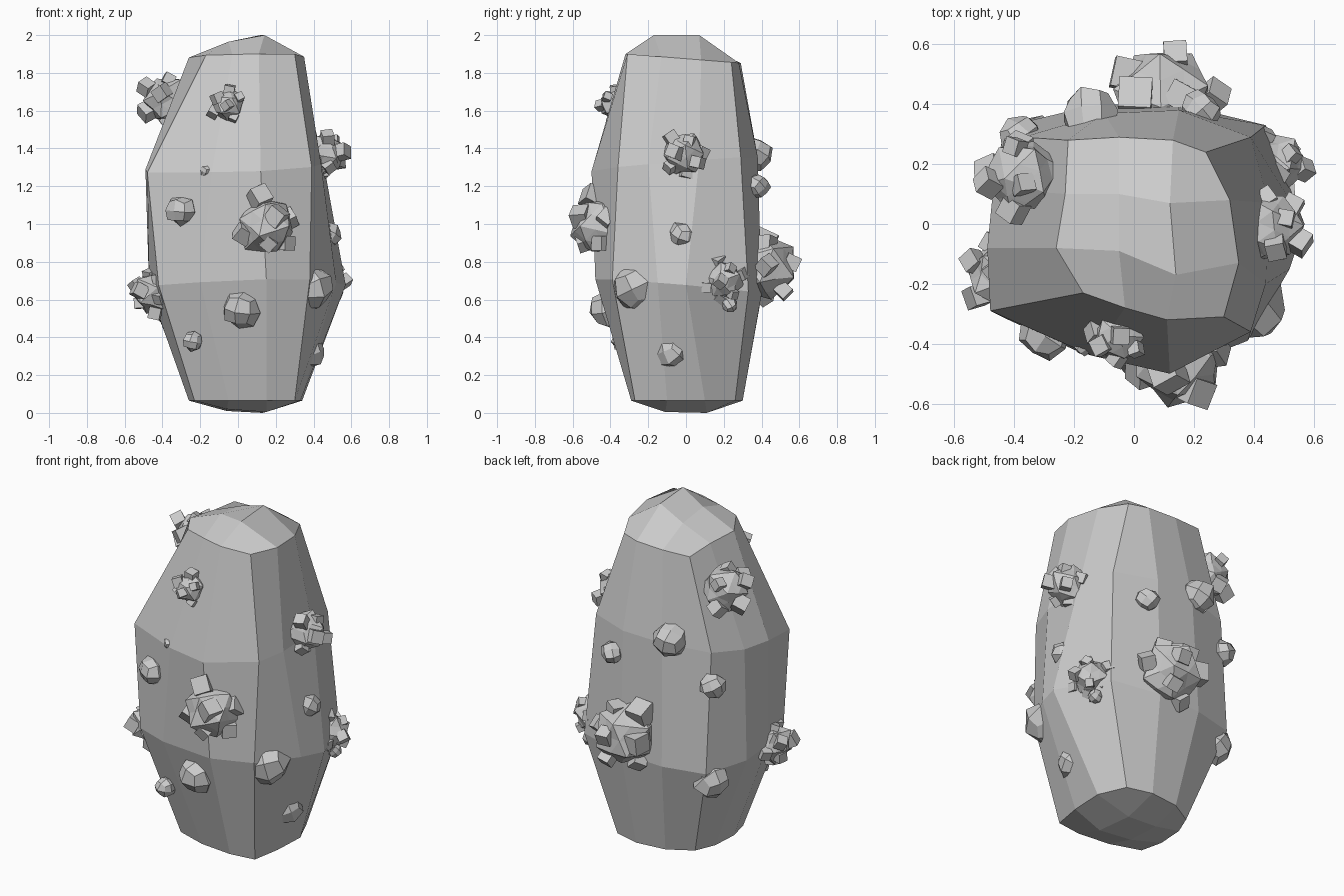
import bpy, bmesh, random
from mathutils import Vector, Matrix

if "Cube" in bpy.data.objects:
    bpy.data.objects.remove(bpy.data.objects["Cube"])

random.seed(4)


def finish(bm, name):
    bmesh.ops.recalc_face_normals(bm, faces=bm.faces)
    me = bpy.data.meshes.new(name)
    bm.to_mesh(me)
    bm.free()
    ob = bpy.data.objects.new(name, me)
    bpy.context.collection.objects.link(ob)
    return ob


# Pillar cross-sections: 12 (x, y) points from front-left, counter-clockwise
BOTTOM = [(-.23, -.21), (-.05, -.27), (.15, -.29), (.30, -.27), (.33, -.10), (.34, .10),
          (.27, .26), (.12, .30), (-.06, .28), (-.20, .20), (-.25, .08), (-.26, -.08)]
LOWER = [(-.42, -.32), (-.20, -.42), (.15, -.48), (.38, -.39), (.52, -.15), (.57, .00),
         (.44, .33), (.15, .40), (-.12, .40), (-.37, .34), (-.47, .10), (-.47, -.10)]
UPPER = [(-.48, -.29), (-.14, -.44), (.12, -.50), (.39, -.36), (.44, -.20), (.45, .07),
         (.39, .29), (.15, .38), (-.10, .37), (-.37, .29), (-.47, .12), (-.49, -.08)]
TOP = [(-.17, -.23), (-.03, -.28), (.11, -.32), (.30, -.31), (.35, -.13), (.32, .08),
       (.24, .24), (.13, .28), (-.05, .29), (-.22, .28), (-.23, .10), (-.26, -.08)]


def pillar():
    bm = bmesh.new()
    rings = []
    for pts, z, tx, ty in ((BOTTOM, .065, 0, 0), (LOWER, .66, .03, -.09),
                           (UPPER, 1.315, .04, .08), (TOP, 1.875, 0, -.08)):
        rings.append([bm.verts.new((x, y, z + tx * x + ty * y)) for x, y in pts])
    for a, b in zip(rings, rings[1:]):
        for i in range(12):
            j = (i + 1) % 12
            bm.faces.new((a[i], a[j], b[j], b[i]))
    # End caps: a 3 x 3 patch with four inner points
    ends = ((rings[0], [(-.06, -.10, .02), (.15, -.11, .005), (.13, .11, 0), (-.06, .11, .01)]),
            (rings[3], [(-.05, -.09, 1.965), (.14, -.17, 2), (.12, .07, 2), (-.05, .10, 1.94)]))
    for r, inner in ends:
        p, q, s, t = [bm.verts.new(c) for c in inner]
        grid = [[r[0], r[1], r[2], r[3]], [r[11], p, q, r[4]],
                [r[10], t, s, r[5]], [r[9], r[8], r[7], r[6]]]
        for i in range(3):
            for j in range(3):
                bm.faces.new((grid[i][j], grid[i][j + 1], grid[i + 1][j + 1], grid[i + 1][j]))
    finish(bm, "rock_pillar")


def spin():
    v = Vector([random.uniform(-1, 1) for _ in range(3)]).normalized()
    return Matrix.Rotation(random.uniform(0, 3), 4, v)


def boulder(name, loc, r):
    """Rounded, slightly irregular cube."""
    bm = bmesh.new()
    bmesh.ops.create_cube(bm, size=2)
    bmesh.ops.subdivide_edges(bm, edges=bm.edges[:], cuts=1, use_grid_fill=True)
    rot = spin()
    for v in bm.verts:
        v.co = Vector(loc) + rot @ (v.co.normalized() * r * random.uniform(.88, 1.15))
    finish(bm, name)


def cluster(name, loc, r):
    """Coarse faceted core studded with half-sunken tilted blocks."""
    loc = Vector(loc)
    out = Vector((loc.x, loc.y, 0)).normalized()
    bm = bmesh.new()
    bmesh.ops.create_icosphere(bm, subdivisions=1, radius=r * .9)
    bmesh.ops.subdivide_edges(bm, edges=bm.edges[:], cuts=1, use_grid_fill=True)
    rot = spin()
    for v in bm.verts:
        v.co = rot @ v.co * random.uniform(.93, 1.07)
    dirs = [v.co.normalized() for v in bm.verts]
    random.shuffle(dirs)
    used = []
    for d in dirs:
        if d.dot(out) < -.3 or any(d.dot(u) > .8 for u in used):
            continue
        used.append(d)
        s = r * random.uniform(.36, .56)
        m = Matrix.Translation(d * r * random.uniform(.68, .9)) @ spin()
        bmesh.ops.create_cube(bm, size=s, matrix=m)
    bmesh.ops.translate(bm, verts=bm.verts, vec=loc)
    finish(bm, name)


pillar()

# Studded clusters
for i, (loc, r) in enumerate([
        ((.15, -.455, .99), .18), ((-.05, -.37, 1.63), .10), ((.45, -.01, 1.37), .135),
        ((.47, .20, .70), .12), ((.10, .42, .77), .20), ((-.37, .16, 1.66), .15),
        ((-.45, -.17, .64), .13)]):
    cluster(f"crystal_cluster_{i + 1}", loc, r)

# Plain boulders
for i, (loc, r) in enumerate([
        ((-.30, -.37, 1.07), .08), ((.02, -.41, .55), .10), ((-.24, -.34, .38), .055),
        ((.48, -.02, .94), .07), ((.38, -.27, .66), .125), ((.37, -.07, .33), .09),
        ((.47, .23, .57), .04), ((-.15, .36, 1.37), .095), ((.22, .38, 1.20), .065),
        ((-.38, .29, 1.13), .07), ((-.35, .26, .55), .10), ((-.17, -.41, 1.28), .03)]):
    boulder(f"boulder_{i + 1}", loc, r)
